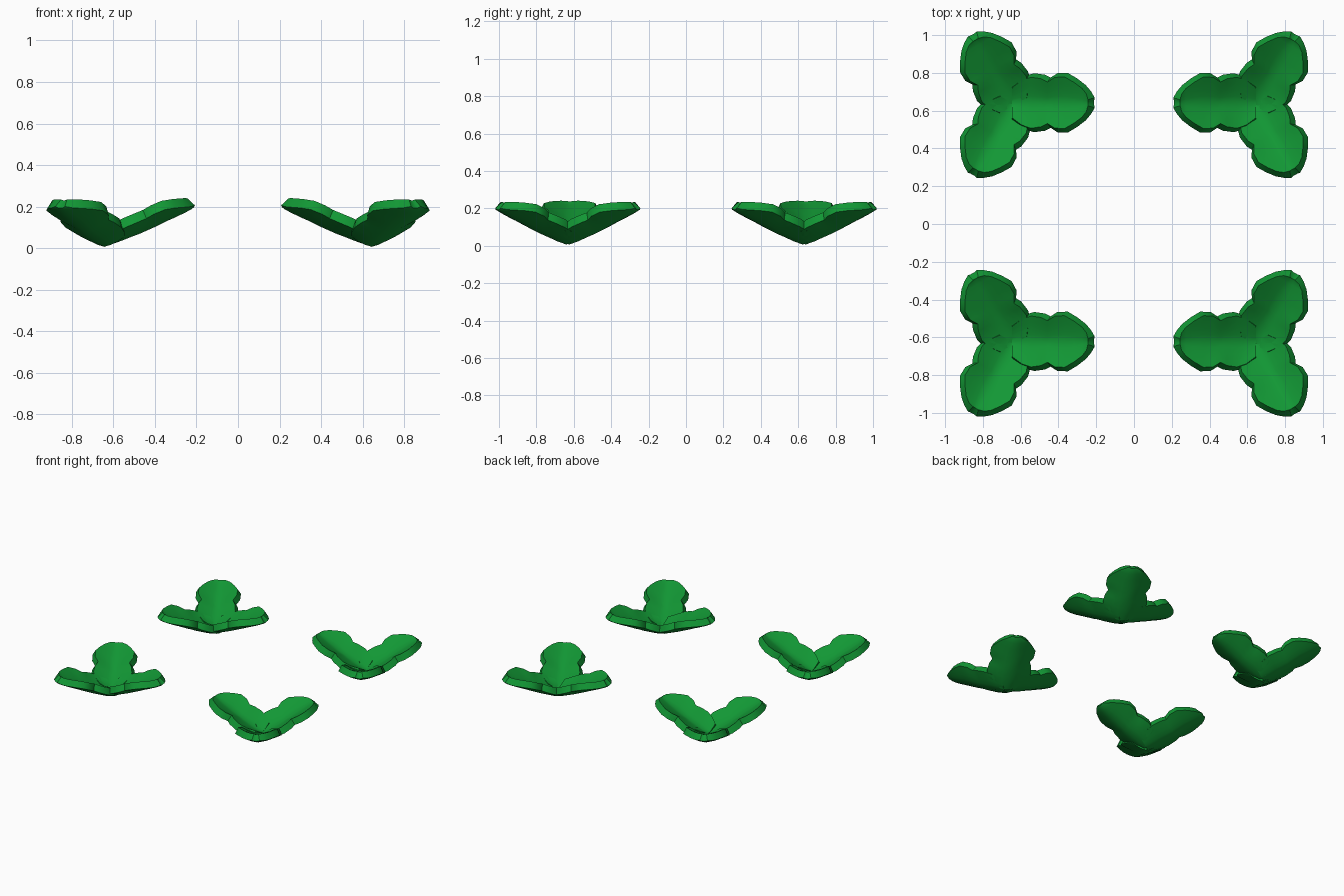
import bpy, bmesh, math
from mathutils import Matrix, Vector

if "Cube" in bpy.data.objects:
    bpy.data.objects.remove(bpy.data.objects["Cube"])

green = bpy.data.materials.new("leaf green")
green.diffuse_color = (0.006, 0.31, 0.035, 1)
green.use_nodes = True
green.node_tree.nodes["Principled BSDF"].inputs["Base Color"].default_value = green.diffuse_color

# Leaf outline: distance from stem, half width, midrib height, edge height
ROWS = [
    (-0.005, 0.080, 0.055, 0.098),
    (0.045, 0.118, 0.070, 0.118),
    (0.095, 0.135, 0.090, 0.142),
    (0.148, 0.127, 0.110, 0.164),
    (0.182, 0.110, 0.125, 0.178),
    (0.220, 0.134, 0.142, 0.200),
    (0.272, 0.137, 0.168, 0.222),
    (0.322, 0.108, 0.190, 0.230),
    (0.365, 0.076, 0.211, 0.234),
    (0.388, 0.046, 0.223, 0.235),
    (0.396, 0.016, 0.230, 0.234),
]
ACROSS = [-1, -0.75, -0.5, -0.25, 0, 0.25, 0.5, 0.75, 1]


def leaf_mesh():
    bm = bmesh.new()
    grid = [[bm.verts.new((u, s * w, mid + (edge - mid) * abs(s) ** 1.3))
             for s in ACROSS] for u, w, mid, edge in ROWS]
    for a, b in zip(grid, grid[1:]):
        for i in range(len(ACROSS) - 1):
            bm.faces.new((a[i], b[i], b[i + 1], a[i + 1]))
    mesh = bpy.data.meshes.new("leaf")
    bm.to_mesh(mesh)
    bm.free()
    mesh.materials.append(green)
    return mesh


def add_leaf(name, mesh, loc, angle):
    ob = bpy.data.objects.new(name, mesh.copy())
    bpy.context.collection.objects.link(ob)
    ob.location = loc
    ob.rotation_euler.z = angle
    thick = ob.modifiers.new("thickness", "SOLIDIFY")
    thick.thickness = 0.05
    thick.offset = -1
    bpy.ops.object.select_all(action='DESELECT')
    ob.select_set(True)
    bpy.context.view_layer.objects.active = ob
    bpy.ops.object.modifier_apply(modifier="thickness")
    bpy.ops.object.shade_smooth_by_angle(angle=math.radians(35))


# Four sprigs of three leaves, the middle leaf pointing inwards in x
base = leaf_mesh()
for sx, side in ((-1, "left"), (1, "right")):
    for sy, end in ((-1, "front"), (1, "back")):
        inward = 0 if sx < 0 else math.pi
        for k, part in enumerate(("inner", "outer_a", "outer_b")):
            lift = 0.006 if k == 0 else 0
            shift = 0.01 if k == 0 else 0
            add_leaf(f"{end}_{side}_{part}_leaf", base,
                     (sx * 0.64, sy * 0.632 + shift, lift),
                     inward + k * math.tau / 3)
